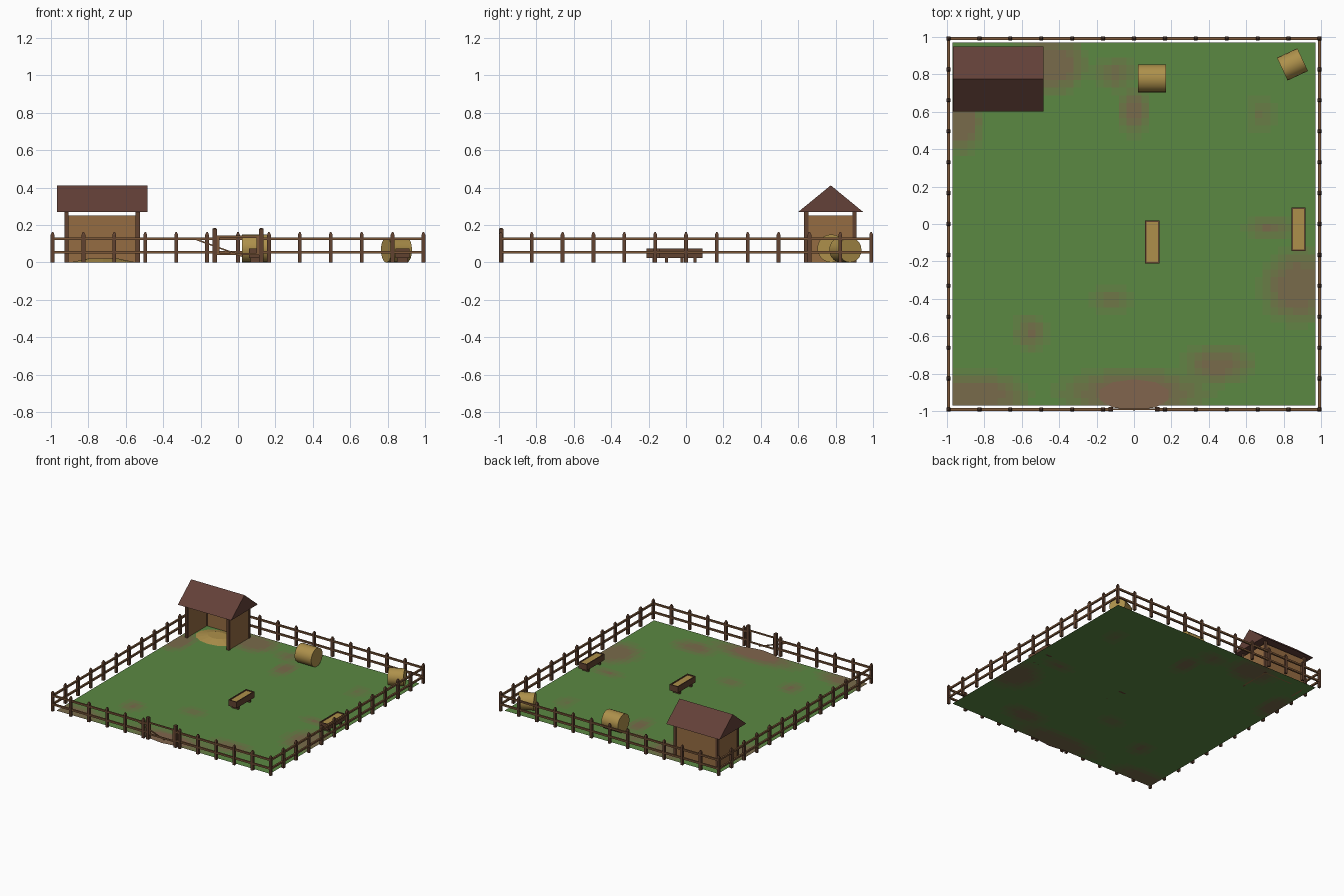
import bpy, bmesh, math
from mathutils import Matrix, Vector

if "Cube" in bpy.data.objects:
    bpy.data.objects.remove(bpy.data.objects["Cube"])


def mat(name, r, g, b):
    m = bpy.data.materials.new(name)
    m.diffuse_color = (r, g, b, 1)
    m.use_nodes = True
    m.node_tree.nodes["Principled BSDF"].inputs["Base Color"].default_value = m.diffuse_color
    return m


WOOD = mat("wood", 0.20, 0.095, 0.04)
DARK = mat("dark_wood", 0.12, 0.055, 0.03)
PLANK = mat("planks", 0.30, 0.15, 0.055)
ROOF = mat("roof_red", 0.125, 0.052, 0.04)
HAY = mat("hay", 0.42, 0.28, 0.07)
DIRT = mat("dirt", 0.22, 0.13, 0.075)


def finish(name, bm, *mats):
    bmesh.ops.recalc_face_normals(bm, faces=bm.faces)
    me = bpy.data.meshes.new(name)
    bm.to_mesh(me)
    bm.free()
    for m in mats:
        me.materials.append(m)
    ob = bpy.data.objects.new(name, me)
    bpy.context.collection.objects.link(ob)
    return ob


def add_box(bm, lo, hi):
    lo, hi = Vector(lo), Vector(hi)
    d = hi - lo
    m = Matrix.Translation((lo + hi) / 2) @ Matrix.Diagonal((d.x, d.y, d.z, 1))
    return bmesh.ops.create_cube(bm, size=1, matrix=m)["verts"]


def add_post(bm, x, y, w, h, tip):
    add_box(bm, (x - w / 2, y - w / 2, 0), (x + w / 2, y + w / 2, h - tip))
    bmesh.ops.create_cone(bm, cap_ends=True, segments=4, radius1=w * 0.707, radius2=w * 0.25, depth=tip,
                          matrix=Matrix.Translation((x, y, h - tip / 2)) @ Matrix.Rotation(math.pi / 4, 4, 'Z'))


# Ground with muddy patches: (x, y, rx, ry, strength)
PATCHES = [(-0.85, -0.92, 0.35, 0.16, 1), (-0.55, -0.58, 0.13, 0.14, 0.6), (0, -0.9, 0.5, 0.16, 1),
           (0.45, -0.75, 0.25, 0.14, 0.8), (0.88, -0.33, 0.25, 0.25, 1), (0.72, -0.02, 0.2, 0.08, 0.6),
           (0, 0.6, 0.11, 0.17, 0.8), (-0.1, 0.8, 0.16, 0.12, 0.6), (-0.45, 0.85, 0.25, 0.2, 1),
           (-0.92, 0.55, 0.14, 0.22, 1), (0.68, 0.58, 0.12, 0.16, 0.4), (-0.12, -0.4, 0.15, 0.1, 0.5)]
LEVELS = 6
grass, mud = Vector((0.105, 0.25, 0.055)), Vector((0.19, 0.145, 0.07))
bm = bmesh.new()
bmesh.ops.create_grid(bm, x_segments=48, y_segments=48, size=0.97)
for f in bm.faces:
    c = f.calc_center_median()
    v = max(s * max(0, 1 - math.hypot((c.x - x) / rx, (c.y - y) / ry)) for x, y, rx, ry, s in PATCHES)
    f.material_index = min(LEVELS - 1, int(v * 1.5 * LEVELS))
finish("ground", bm, *[mat(f"ground_{i}", *grass.lerp(mud, i / (LEVELS - 1))) for i in range(LEVELS)])

# Dirt patch at the gate
bm = bmesh.new()
bmesh.ops.create_circle(bm, cap_ends=True, segments=10, radius=1,
                        matrix=Matrix.Translation((0, -0.912, 0.004)) @ Matrix.Diagonal((0.195, 0.083, 1, 1)))
finish("gate_dirt", bm, DIRT)

# Fence posts
E, N, GATE = 0.99, 12, 0.125
step = 2 * E / N
bm = bmesh.new()
for i in range(N + 1):
    t = -E + i * step
    add_post(bm, t, E, 0.02, 0.163, 0.015)
    if i != N // 2:
        add_post(bm, t, -E, 0.02, 0.163, 0.015)
    if 0 < i < N:
        for s in (-1, 1):
            add_post(bm, s * E, t, 0.02, 0.163, 0.015)
finish("fence_posts", bm, DARK)

# Fence rails
bm = bmesh.new()
r = 0.007
for z in (0.055, 0.126):
    add_box(bm, (-E, E - r, z - r), (E, E + r, z + r))
    for s in (-1, 1):
        add_box(bm, (s * E - r, -E, z - r), (s * E + r, E, z + r))
        a, b = sorted((s * E, s * GATE))
        add_box(bm, (a, -E - r, z - r), (b, -E + r, z + r))
finish("fence_rails", bm, WOOD)

# Gate posts and gate
bm = bmesh.new()
for s in (-1, 1):
    add_post(bm, s * GATE, -E + 0.002, 0.024, 0.185, 0.006)
finish("gate_posts", bm, DARK)
bm = bmesh.new()
for z in (0.045, 0.138):
    add_box(bm, (-0.113, -E - 0.004, z - 0.006), (0.113, -E + 0.004, z + 0.006))
for x in (-0.105, 0.105):
    add_box(bm, (x - 0.006, -E - 0.004, 0.045), (x + 0.006, -E + 0.004, 0.138))
brace = add_box(bm, (-0.14, -0.003, -0.004), (0.14, 0.003, 0.004))
bmesh.ops.transform(bm, verts=brace, matrix=Matrix.Translation((-0.105, -E, 0.08)) @ Matrix.Rotation(0.35, 4, 'Y'))
finish("gate", bm, WOOD)

# Shelter: corner posts, three walls, gabled roof, straw bed
X0, X1, Y0, Y1 = -0.915, -0.535, 0.643, 0.9
bm = bmesh.new()
for x in (X0, X1):
    for y in (Y0, Y1):
        add_box(bm, (x - 0.011, y - 0.011, 0), (x + 0.011, y + 0.011, 0.272))
finish("shelter_posts", bm, DARK)
bm = bmesh.new()
add_box(bm, (X0, Y1 - 0.006, 0), (X1, Y1 + 0.006, 0.25))
for x in (X0, X1):
    add_box(bm, (x - 0.006, Y0, 0), (x + 0.006, Y1, 0.25))
finish("shelter_walls", bm, PLANK)
bm = bmesh.new()
tri = bm.faces.new([bm.verts.new((-0.967, y, z)) for y, z in ((0.6, 0.27), (0.947, 0.27), (0.774, 0.412))])
ext = bmesh.ops.extrude_face_region(bm, geom=[tri])["geom"]
bmesh.ops.translate(bm, verts=[v for v in ext if isinstance(v, bmesh.types.BMVert)], vec=(0.484, 0, 0))
if not tri.is_valid or len(bm.faces) < 5:
    bmesh.ops.holes_fill(bm, edges=bm.edges)
finish("shelter_roof", bm, ROOF)
bm = bmesh.new()
bmesh.ops.create_cone(bm, cap_ends=True, segments=14, radius1=1, radius2=0.45, depth=1,
                      matrix=Matrix.Translation((-0.72, 0.765, 0.011)) @ Matrix.Diagonal((0.18, 0.13, 0.02, 1)))
finish("straw_bed", bm, HAY)


# Round hay bales
def bale(name, x, y, rad, length, turn):
    bm = bmesh.new()
    bmesh.ops.create_cone(bm, cap_ends=True, segments=20, radius1=rad, radius2=rad, depth=length,
                          matrix=Matrix.Translation((x, y, rad)) @ Matrix.Rotation(turn, 4, 'Z')
                          @ Matrix.Rotation(math.pi / 2, 4, 'Y'))
    ob = finish(name, bm, HAY)
    bpy.context.view_layer.objects.active = ob
    ob.select_set(True)
    bpy.ops.object.shade_smooth_by_angle(angle=math.radians(40))
    ob.select_set(False)


bale("hay_bale_middle", 0.097, 0.777, 0.075, 0.15, 0)
bale("hay_bale_corner", 0.846, 0.852, 0.067, 0.12, math.radians(25))


# Feeding troughs: body with hollow top, legs, feed
def trough(name, x, y):
    w, l = 0.038, 0.115
    bm = bmesh.new()
    add_box(bm, (x - w, y - l, 0.025), (x + w, y + l, 0.034))
    for s in (-1, 1):
        a, b = sorted((x + s * w, x + s * (w - 0.008)))
        add_box(bm, (a, y - l, 0.034), (b, y + l, 0.075))
        a, b = sorted((y + s * l, y + s * (l - 0.008)))
        add_box(bm, (x - w + 0.008, a, 0.034), (x + w - 0.008, b, 0.075))
        ly = y + s * 0.075
        add_box(bm, (x - 0.03, ly - 0.008, 0), (x + 0.03, ly + 0.008, 0.025))
    finish(name, bm, DARK)
    bm = bmesh.new()
    add_box(bm, (x - w + 0.008, y - l + 0.008, 0.034), (x + w - 0.008, y + l - 0.008, 0.068))
    finish(name + "_feed", bm, HAY)


trough("trough_middle", 0.098, -0.097)
trough("trough_side", 0.878, -0.028)
